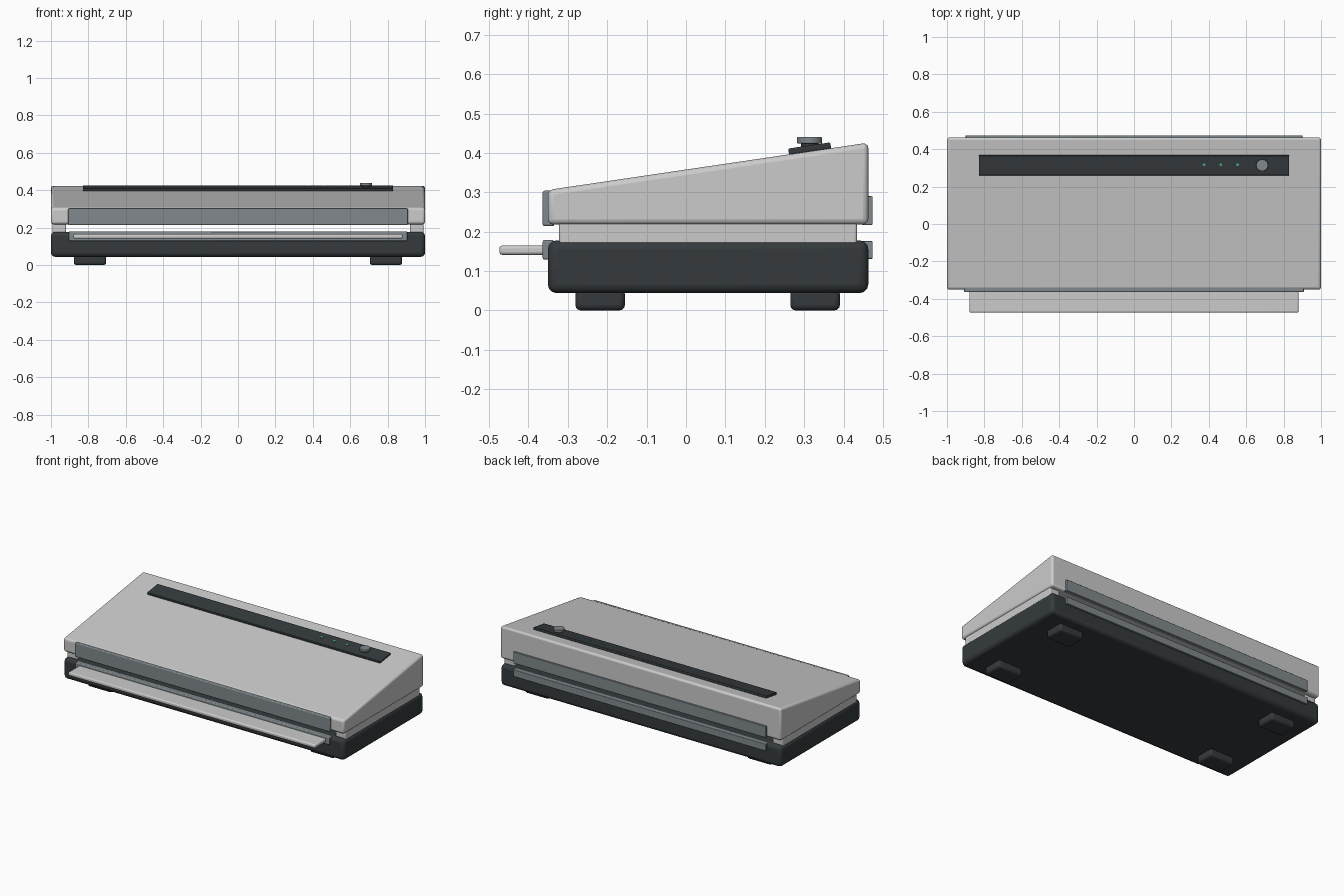
import bpy, bmesh, math
from mathutils import Vector

if "Cube" in bpy.data.objects:
    bpy.data.objects.remove(bpy.data.objects["Cube"])


def material(name, rgb):
    m = bpy.data.materials.new(name)
    m.diffuse_color = (*rgb, 1)
    m.use_nodes = True
    m.node_tree.nodes["Principled BSDF"].inputs["Base Color"].default_value = m.diffuse_color
    return m


DARK = material("charcoal", (0.035, 0.042, 0.046))
STEEL = material("slate", (0.22, 0.25, 0.265))
GREEN = material("green", (0.05, 0.45, 0.3))


def finish(name, bm, mat=None, bevel=0.0, segments=3):
    bmesh.ops.recalc_face_normals(bm, faces=bm.faces)
    me = bpy.data.meshes.new(name)
    bm.to_mesh(me)
    bm.free()
    ob = bpy.data.objects.new(name, me)
    bpy.context.collection.objects.link(ob)
    if mat:
        me.materials.append(mat)
    if bevel:
        mod = ob.modifiers.new("bevel", 'BEVEL')
        mod.width, mod.segments = bevel, segments
        mod.limit_method = 'ANGLE'
        mod.angle_limit = math.radians(30)
    bpy.ops.object.select_all(action='DESELECT')
    ob.select_set(True)
    bpy.context.view_layer.objects.active = ob
    bpy.ops.object.shade_smooth_by_angle(angle=math.radians(35))
    return ob


def box(name, x, y, z, mat=None, bevel=0.0):
    bm = bmesh.new()
    bmesh.ops.create_cube(bm, size=1)
    for v in bm.verts:
        v.co = Vector([(a + b) / 2 + c * (b - a) for (a, b), c in zip((x, y, z), v.co)])
    return finish(name, bm, mat, bevel)


def cylinder(name, pos, radius, depth, mat=None, bevel=0.0, tilt=0.0):
    bm = bmesh.new()
    bmesh.ops.create_cone(bm, cap_ends=True, segments=32, radius1=radius, radius2=radius, depth=depth)
    ob = finish(name, bm, mat, bevel, 2)
    ob.location = pos
    ob.rotation_euler.x = tilt
    return ob


# Lower body and feet
box("base", (-1, 1), (-0.351, 0.463), (0.044, 0.178), DARK, 0.022)
for sx, side in ((-1, "left"), (1, "right")):
    for y, end in ((-0.218, "front"), (0.328, "back")):
        xs = sorted((sx * 0.705, sx * 0.878))
        box(f"{end}_{side}_foot", xs, (y - 0.063, y + 0.063), (0, 0.055), DARK, 0.014)
    # End supports leave an open slot through the machine
    xs = sorted((sx * 0.92, sx * 0.992))
    box(f"{side}_support", xs, (-0.322, 0.434), (0.165, 0.235), None, 0.006)

# Wedge-shaped lid extruded from its side profile
profile = [(-0.351, 0.218), (0.463, 0.218), (0.463, 0.426), (-0.351, 0.306)]
bm = bmesh.new()
face = bm.faces.new([bm.verts.new((-1, y, z)) for y, z in profile])
ext = bmesh.ops.extrude_face_region(bm, geom=[face])
bmesh.ops.translate(bm, vec=(2, 0, 0), verts=[g for g in ext["geom"] if isinstance(g, bmesh.types.BMVert)])
finish("lid", bm, None, 0.014)

# Slot lips, front and back
box("front_upper_lip", (-0.908, 0.908), (-0.364, -0.335), (0.214, 0.304), STEEL, 0.005)
box("front_lower_lip", (-0.905, 0.905), (-0.364, -0.335), (0.129, 0.179), STEEL, 0.005)
box("back_upper_lip", (-0.9, 0.9), (0.447, 0.474), (0.217, 0.290), STEEL, 0.003)
box("back_lower_lip", (-0.9, 0.9), (0.447, 0.474), (0.131, 0.176), STEEL, 0.003)

# Feed tray
box("feed_tray", (-0.88, 0.88), (-0.474, -0.34), (0.141, 0.165), None, 0.008)

# Control panel lying on the slope
tilt = math.atan2(0.12, 0.814)
panel = box("control_panel", (-0.83, 0.83), (-0.054, 0.054), (-0.008, 0.008), DARK, 0.004)
panel.location = (0, 0.314, 0.411)
panel.rotation_euler.x = tilt
for i, x in enumerate((0.374, 0.464, 0.554)):
    cylinder(f"indicator_light_{i + 1}", (x, 0.318, 0.420), 0.008, 0.008, GREEN, 0, tilt)

# Control knob
cylinder("knob_shaft", (0.685, 0.314, 0.420), 0.022, 0.02, DARK)
cylinder("knob", (0.685, 0.314, 0.432), 0.032, 0.016, STEEL, 0.002)
